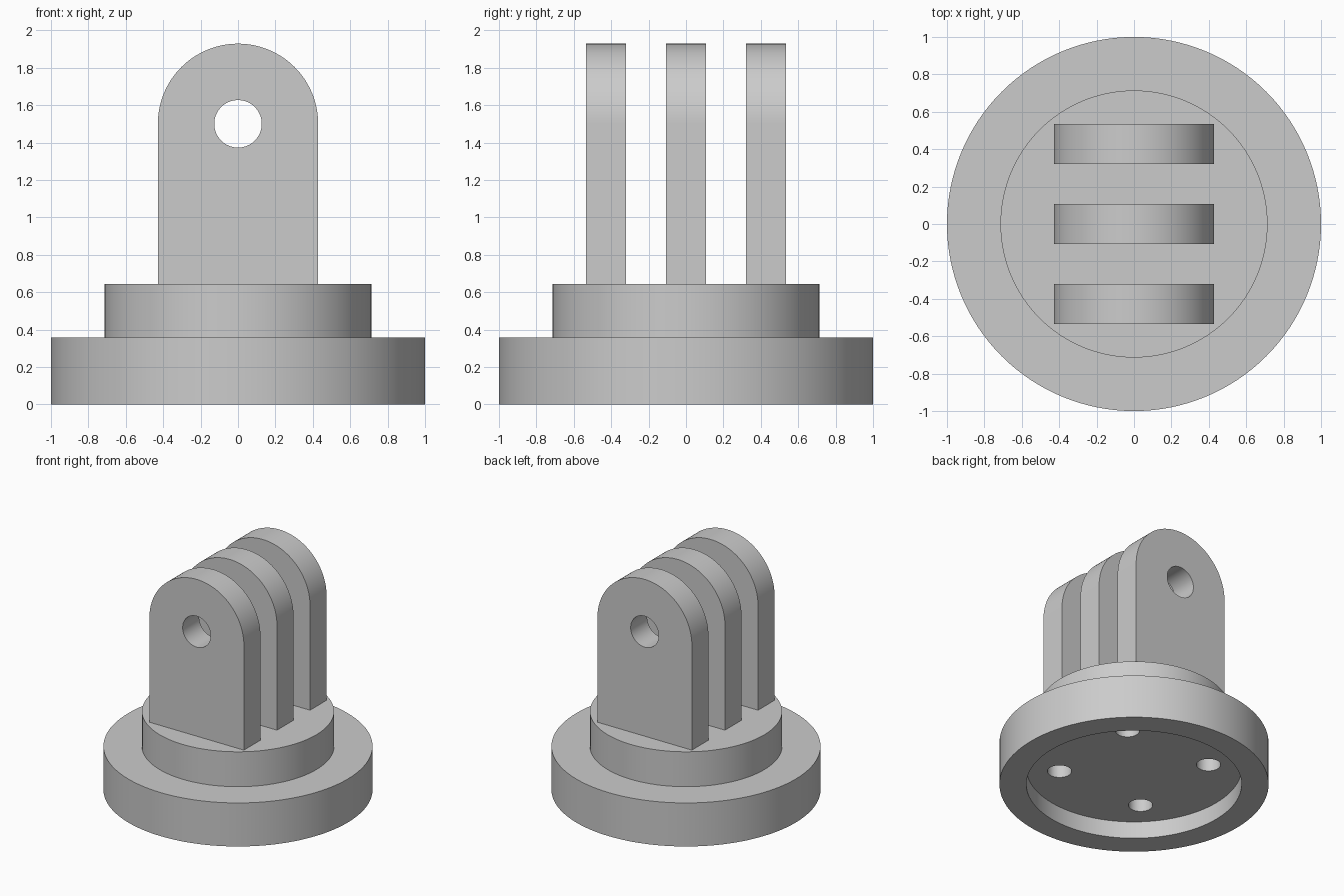
import bpy, bmesh, math
from mathutils import Matrix, Vector

cube = bpy.data.objects.get("Cube")
if cube:
    bpy.data.objects.remove(cube, do_unlink=True)

grey = bpy.data.materials.new("plain grey")
grey.use_nodes = True
grey.diffuse_color = (0.6, 0.6, 0.6, 1)
grey.node_tree.nodes["Principled BSDF"].inputs["Base Color"].default_value = grey.diffuse_color


def make_object(name, bm):
    bmesh.ops.remove_doubles(bm, verts=bm.verts, dist=1e-4)
    bmesh.ops.recalc_face_normals(bm, faces=bm.faces)
    mesh = bpy.data.meshes.new(name)
    bm.to_mesh(mesh)
    bm.free()
    mesh.materials.append(grey)
    obj = bpy.data.objects.new(name, mesh)
    bpy.context.collection.objects.link(obj)
    return obj


def activate(obj):
    bpy.ops.object.select_all(action='DESELECT')
    obj.select_set(True)
    bpy.context.view_layer.objects.active = obj


def cut(obj, cutter):
    """Subtract the cutter, then discard it."""
    activate(obj)
    mod = obj.modifiers.new("holes", 'BOOLEAN')
    mod.operation = 'DIFFERENCE'
    mod.solver = 'EXACT'
    mod.object = cutter
    bpy.ops.object.modifier_apply(modifier=mod.name)
    bpy.data.objects.remove(cutter, do_unlink=True)


def smooth(obj):
    activate(obj)
    bpy.ops.object.shade_smooth_by_angle(angle=math.radians(30))


def add_cylinder(bm, radius, depth, matrix, segments=48):
    bmesh.ops.create_cone(bm, cap_ends=True, segments=segments, radius1=radius,
                          radius2=radius, depth=depth, matrix=matrix)


# Stepped round base with a shallow recess underneath
RECESS, STEP, COLLAR = 0.14, 0.357, 0.643
profile = [(0, RECESS), (0.8, RECESS), (0.8, 0), (1, 0), (1, STEP),
           (0.714, STEP), (0.714, COLLAR), (0, COLLAR)]
bm = bmesh.new()
points = [bm.verts.new((r, 0, z)) for r, z in profile]
edges = [bm.edges.new(pair) for pair in zip(points, points[1:])]
bmesh.ops.spin(bm, geom=points + edges, cent=(0, 0, 0), axis=(0, 0, 1),
               angle=math.tau, steps=128, use_merge=True)
base = make_object("round_base", bm)

# Four blind screw holes in the recess floor
bm = bmesh.new()
for sx in (-1, 1):
    for sy in (-1, 1):
        add_cylinder(bm, 0.09, 0.4, Matrix.Translation((sx * 0.393, sy * 0.393, 0.3)))
cut(base, make_object("screw_hole_cutter", bm))
smooth(base)

# Three round-topped mounting fins, each with a pivot hole
HALF, THICK, PIVOT = 0.4286, 0.2143, 1.5
for name, y in (("front_fin", -HALF), ("middle_fin", 0), ("back_fin", HALF)):
    bm = bmesh.new()
    outline = [(-HALF, COLLAR - 0.01), (HALF, COLLAR - 0.01)]
    for i in range(65):
        a = math.pi * i / 64
        outline.append((HALF * math.cos(a), PIVOT + HALF * math.sin(a)))
    face = bm.faces.new([bm.verts.new((x, y - THICK / 2, z)) for x, z in outline])
    side = bmesh.ops.extrude_face_region(bm, geom=[face], use_keep_orig=True)
    moved = [v for v in side["geom"] if isinstance(v, bmesh.types.BMVert)]
    bmesh.ops.translate(bm, verts=moved, vec=Vector((0, THICK, 0)))
    fin = make_object(name, bm)

    bm = bmesh.new()
    turn = Matrix.Translation((0, y, PIVOT)) @ Matrix.Rotation(math.pi / 2, 4, 'X')
    add_cylinder(bm, 0.127, THICK * 2, turn, 64)
    cut(fin, make_object("pivot_hole_cutter", bm))
    smooth(fin)
